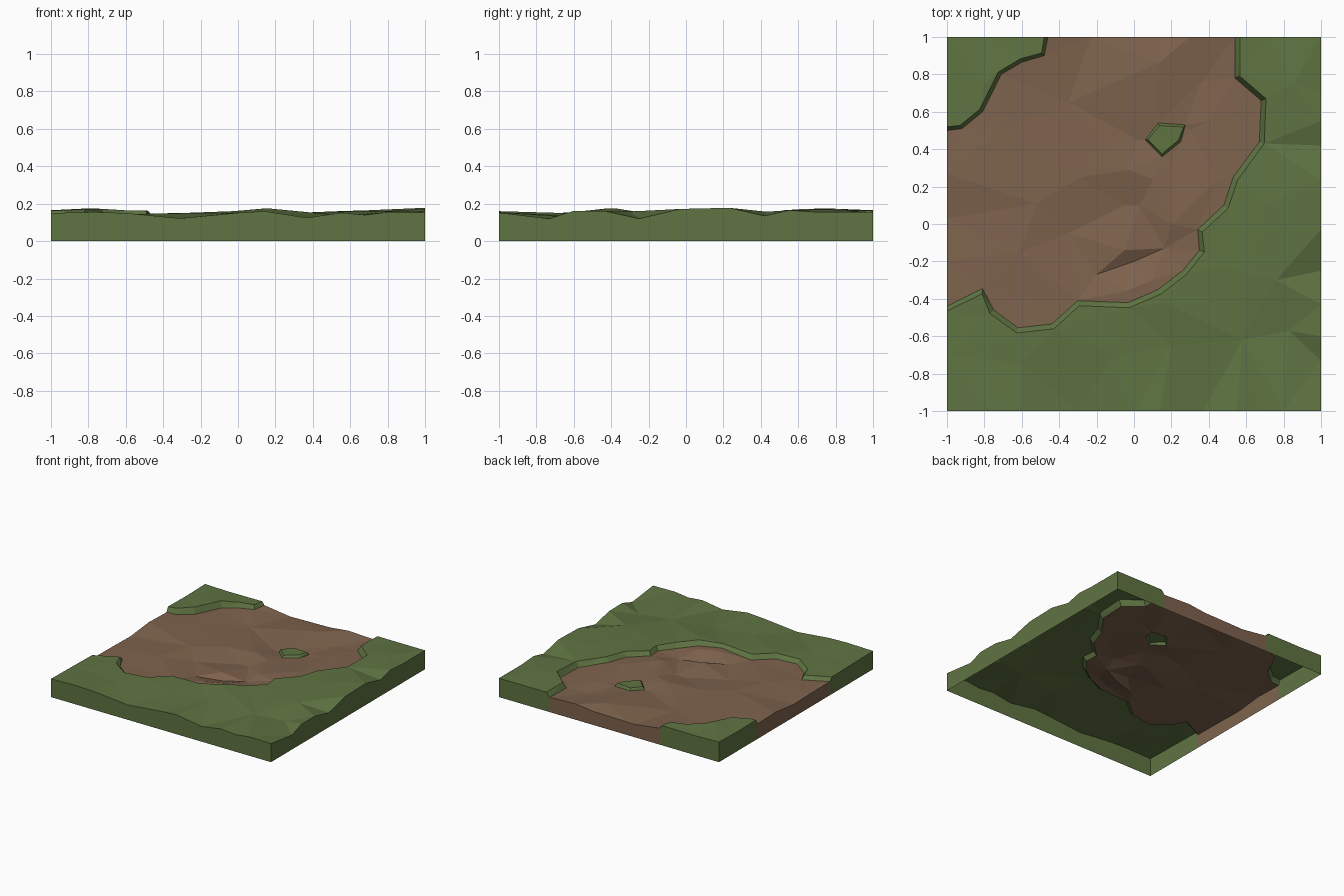
import bpy, bmesh
from mathutils import Vector
from mathutils.geometry import delaunay_2d_cdt

if "Cube" in bpy.data.objects:
    bpy.data.objects.remove(bpy.data.objects["Cube"])

# Foot of the grass bank; grass lies on the left of each path
BANK_SE = [(.54, 1), (.54, .78), (.68, .66), (.67, .44), (.53, .25), (.48, .1), (.34, -.03),
           (.35, -.14), (.26, -.25), (.13, -.35), (-.03, -.42), (-.3, -.41), (-.44, -.535),
           (-.62, -.555), (-.75, -.46), (-.81, -.345), (-1, -.44)]
BANK_NW = [(-1, .5), (-.92, .51), (-.81, .6), (-.71, .8), (-.6, .865), (-.48, .9), (-.46, 1)]
TUFT = [(.06, .45), (.15, .36), (.25, .44), (.275, .53), (.13, .54)]

# Spot heights: borders first, then interior
GRASS = [(-1, -1, .15), (-.77, -1, .155), (-.6, -1, .15), (-.31, -1, .122), (.01, -1, .152),
         (.14, -1, .16), (.37, -1, .125), (.55, -1, .152), (.68, -1, .14), (.8, -1, .155), (1, -1, .152),
         (1, -.73, .12), (1, -.6, .162), (1, -.43, .16), (1, -.25, .12), (1, -.03, .172),
         (1, .23, .178), (1, .42, .135), (1, .55, .165), (1, .7, .155), (1, 1, .155),
         (.72, 1, .155), (-1, 1, .165), (-.78, 1, .16), (-1, .75, .16), (-1, -.7, .145),
         (-.8, .75, .175), (-.6, -.75, .14), (-.1, -.7, .15), (.16, -.42, .175), (.2, -.65, .15),
         (.58, -.62, .135), (.83, -.57, .125), (.62, -.27, .16), (.76, -.3, .158), (.45, -.22, .15),
         (.7, .1, .165), (.85, .75, .17), (-.3, -.5, .15), (-.9, -.5, .14), (.17, .46, .125)]
DIRT = [(-1, .27, .13), (-1, .03, .105), (-1, -.2, .11), (-.23, 1, .105), (.14, 1, .112), (.3, 1, .13),
        (-.7, .5, .12), (-.35, .65, .115), (.13, .86, .13), (.36, .76, .105), (.4, .55, .12),
        (.1, .24, .125), (-.03, .29, .128), (-.29, .25, .125), (-.52, .11, .122), (-.61, -.15, .12),
        (.45, .24, .125), (-.35, -.05, .1), (-.05, .1, .1), (.03, .1, .102), (-.05, -.14, .13),
        (.2, 0, .132), (-.2, -.27, .105), (0, -.2, .095), (.16, -.13, .105), (.1, -.3, .14),
        (-.05, -.36, .138), (-.6, -.4, .11), (-.2, .45, .12), (.02, .45, .1), (.2, .33, .11),
        (.3, .5, .102), (-.46, 1, .135), (.54, 1, .12)]


def height(p, spots):
    """Inverse-distance blend of the spot heights."""
    total = weight = 0
    for x, y, z in spots:
        w = 1 / (((p[0] - x) ** 2 + (p[1] - y) ** 2) ** 1.5 + 1e-7)
        total += w * z
        weight += w
    return total / weight


def offset(path, d, closed=False):
    """Shift a path to its left; open ends stay on the tile border."""
    pts = [Vector(p) for p in path]
    n, out = len(pts), []
    for i, p in enumerate(pts):
        a = pts[i - 1] if closed or i > 0 else p
        b = pts[(i + 1) % n] if closed or i < n - 1 else p
        t = (b - a).normalized()
        q = p + Vector((-t.y, t.x)) * d
        if not closed and i in (0, n - 1):
            for k in (0, 1):
                if abs(p[k]) == 1:
                    q[k] = p[k]
        out.append(tuple(q))
    return out


def inside(p, poly):
    hit = False
    for (x1, y1), (x2, y2) in zip(poly, poly[1:] + poly[:1]):
        if (y1 > p[1]) != (y2 > p[1]) and p[0] < (x2 - x1) * (p[1] - y1) / (y2 - y1) + x1:
            hit = not hit
    return hit


# Plan layout: banks as constraint lines, spot heights as free points
points, heights, edges = [], [], []


def add_path(path, spots, closed=False):
    s = len(points)
    for p in path:
        points.append(Vector(p))
        heights.append(height(p, spots))
    edges.extend((s + i, s + i + 1) for i in range(len(path) - 1))
    if closed:
        edges.append((s + len(path) - 1, s))


for path, d, closed in ((BANK_SE, .028, False), (BANK_NW, .02, False), (TUFT, .015, True)):
    add_path(path, DIRT, closed)
    add_path(offset(path, d, closed), GRASS, closed)
for x, y, z in GRASS + DIRT[:-2]:
    points.append(Vector((x, y)))
    heights.append(z)

verts, _, tris, source, _, _ = delaunay_2d_cdt(points, edges, [], 0, 1e-5)
coords = [(v.x, v.y, heights[src[0]] if src else .14) for v, src in zip(verts, source)]
dirt_area = BANK_SE + BANK_NW


def is_dirt(tri):
    c = sum((verts[i] for i in tri), Vector((0, 0))) / 3
    return inside(c, dirt_area) and not inside(c, TUFT)


def build(name, faces, color):
    """Open-bottomed ground skin with side walls down to z = 0."""
    bm = bmesh.new()
    vs = [bm.verts.new(c) for c in coords]
    for f in faces:
        bm.faces.new([vs[i] for i in f])
    for e in list(bm.edges):
        a, b = e.verts
        if any(abs(a.co[k]) > .9999 and abs(a.co[k] - b.co[k]) < 1e-4 for k in (0, 1)):
            low = [bm.verts.new((v.co.x, v.co.y, 0)) for v in (b, a)]
            bm.faces.new([a, b] + low)
    bmesh.ops.delete(bm, geom=[v for v in bm.verts if not v.link_faces], context='VERTS')
    bmesh.ops.remove_doubles(bm, verts=bm.verts, dist=1e-5)
    for f in bm.faces:
        f.normal_update()
        c = f.calc_center_median()
        wall = max(abs(c.x), abs(c.y)) > .9999
        out = f.normal.x * c.x + f.normal.y * c.y if wall else f.normal.z
        if out < 0:
            f.normal_flip()
    mesh = bpy.data.meshes.new(name)
    bm.to_mesh(mesh)
    bm.free()
    mat = bpy.data.materials.new(name)
    mat.diffuse_color = color
    mat.use_nodes = True
    mat.node_tree.nodes["Principled BSDF"].inputs["Base Color"].default_value = mat.diffuse_color
    mesh.materials.append(mat)
    bpy.context.collection.objects.link(bpy.data.objects.new(name, mesh))


build("grass", [t for t in tris if not is_dirt(t)], (.115, .175, .055, 1))
build("dirt", [t for t in tris if is_dirt(t)], (.21, .125, .075, 1))
